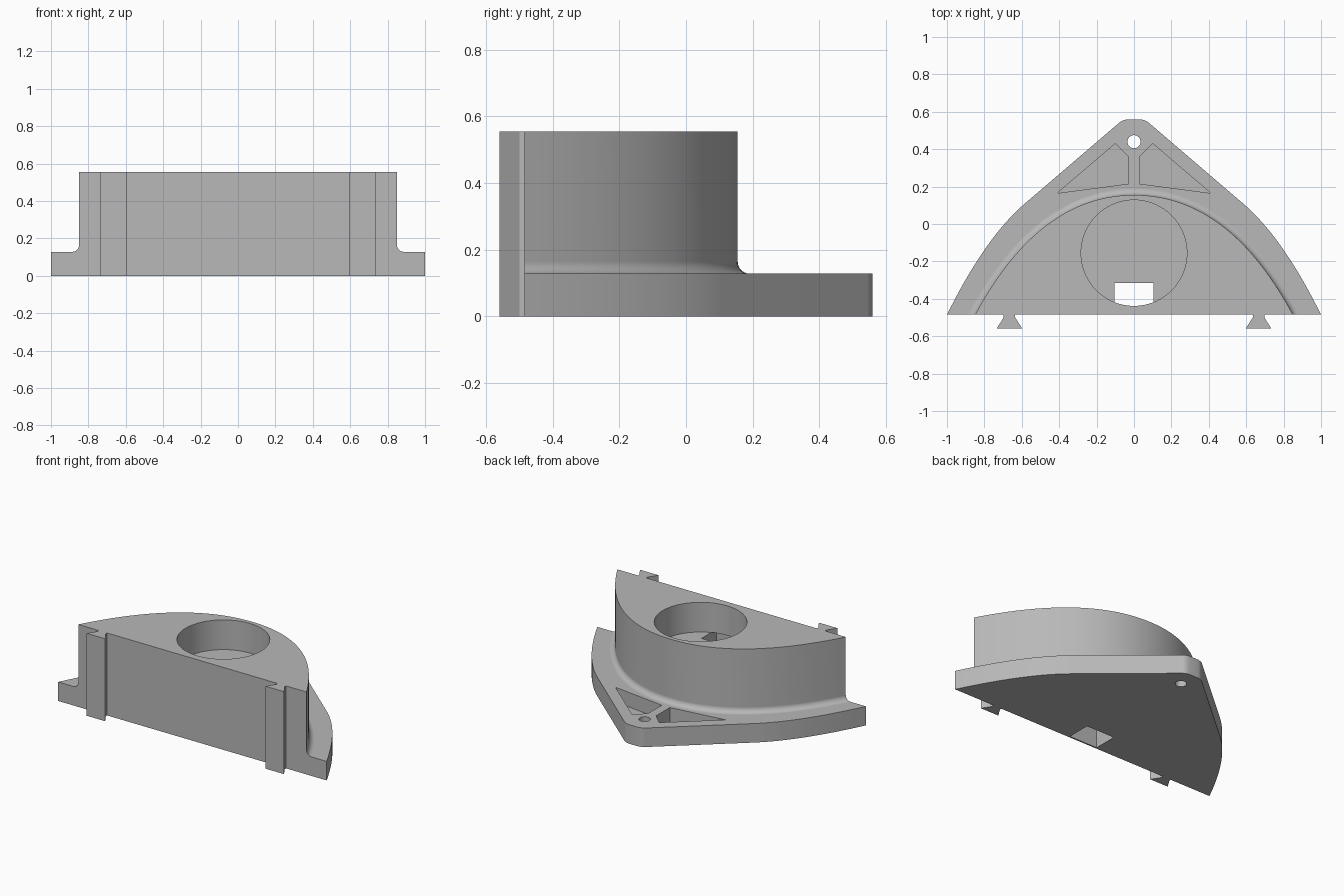
import bpy, bmesh, math
from mathutils import Vector

cube = bpy.data.objects.get("Cube")
if cube:
    bpy.data.objects.remove(cube)

FRONT = -0.485      # flat front plane
PLATE_TOP = 0.128
TOP = 0.555
FILLET = 0.036

grey = bpy.data.materials.new("plain_grey")
grey.use_nodes = True
grey.diffuse_color = (0.48, 0.48, 0.48, 1)
grey.node_tree.nodes["Principled BSDF"].inputs["Base Color"].default_value = grey.diffuse_color


def loft(name, rings):
    """Closed solid through matching rings of (x, y, z) points."""
    bm = bmesh.new()
    loops = [[bm.verts.new(p) for p in ring] for ring in rings]
    n = len(loops[0])
    for low, high in zip(loops, loops[1:]):
        for i in range(n):
            j = (i + 1) % n
            bm.faces.new((low[i], low[j], high[j], high[i]))
    bm.faces.new(loops[0][::-1])
    bm.faces.new(loops[-1])
    bmesh.ops.recalc_face_normals(bm, faces=bm.faces)
    mesh = bpy.data.meshes.new(name)
    bm.to_mesh(mesh)
    bm.free()
    mesh.materials.append(grey)
    obj = bpy.data.objects.new(name, mesh)
    bpy.context.collection.objects.link(obj)
    return obj


def prism(name, outline, z0, z1):
    return loft(name, [[(x, y, z) for x, y in outline] for z in (z0, z1)])


def circle(cx, cy, r, n):
    return [(cx + r * math.cos(math.tau * i / n), cy + r * math.sin(math.tau * i / n))
            for i in range(n)]


def mirrored(half):
    """Complete a right-hand outline that starts near the middle axis."""
    return [(-x, y) for x, y in reversed(half) if x > 1e-6] + half


def bezier(points, steps):
    """De Casteljau evaluation of a curve of any degree."""
    out = []
    for i in range(steps + 1):
        t, pts = i / steps, [Vector(p) for p in points]
        while len(pts) > 1:
            pts = [a.lerp(b, t) for a, b in zip(pts, pts[1:])]
        out.append(pts[0])
    return out


def combine(target, other, operation):
    mod = target.modifiers.new(operation.lower(), 'BOOLEAN')
    mod.operation, mod.solver, mod.object = operation, 'EXACT', other
    bpy.context.view_layer.objects.active = target
    bpy.ops.object.modifier_apply(modifier=mod.name)
    bpy.data.objects.remove(other)


# Base plate: rounded tip, straight flanks, curved shoulders
side = [tuple(p) for p in bezier([(0.583, 0.11), (0.796, -0.072), (1.0, FRONT)], 20)]
body = prism("mount_body", mirrored([(0.035, 0.56), (0.058, 0.554), (0.075, 0.545)] + side),
             0, PLATE_TOP)

# Raised housing: arched wall flaring into the plate with a fillet
arch = bezier([(0, 0.155), (0.38, 0.155), (0.65, -0.115), (0.85, FRONT)], 32)


def arch_ring(offset, z):
    half = []
    for i, p in enumerate(arch):
        d = arch[min(i + 1, len(arch) - 1)] - arch[max(i - 1, 0)]
        normal = Vector((-d.y, d.x)).normalized()
        if i == 0:
            normal = Vector((0, 1))
        q = p + normal * offset
        if i == len(arch) - 1:
            q = p + Vector((offset, 0))
        half.append((q.x, q.y))
    return [(x, y, z) for x, y in mirrored(half)]


rings = [arch_ring(FILLET, 0.05)]
for k in range(7):
    a = math.radians(15 * k)
    rings.append(arch_ring(FILLET * (1 - math.sin(a)),
                           PLATE_TOP + FILLET * (1 - math.cos(a))))
rings.append(arch_ring(0, TOP))
combine(body, loft("raised_housing", rings), 'UNION')

# Dovetail rails on the front
rail = [(0.635, FRONT + 0.03), (0.635, -0.5), (0.597, -0.56),
        (0.735, -0.56), (0.697, -0.5), (0.697, FRONT + 0.03)]
for s in (1, -1):
    combine(body, prism("dovetail_rail", [(s * x, y) for x, y in rail], 0, TOP), 'UNION')

# Round blind pocket, and the slot that runs from its floor to the underside
POCKET_FLOOR = 0.355
combine(body, prism("round_pocket", circle(0, -0.155, 0.283, 72), POCKET_FLOOR, 0.7),
        'DIFFERENCE')
slot = [(-0.105, -0.475), (0.105, -0.475), (0.105, -0.315), (-0.105, -0.315)]
combine(body, prism("cable_slot", slot, -0.1, POCKET_FLOOR + 0.001), 'DIFFERENCE')

# Screw hole and the two tapered pockets beside the rib
combine(body, prism("screw_hole", circle(0, 0.44, 0.035, 32), -0.1, 0.3), 'DIFFERENCE')
recess = [(0.41, 0.165), (0.1, 0.43), (0.03, 0.36), (0.03, 0.215)]
for s in (1, -1):
    combine(body, prism("tapered_recess", [(s * x, y) for x, y in recess], 0.03, 0.3),
            'DIFFERENCE')

# Smooth curved walls, crisp edges
bpy.ops.object.select_all(action='DESELECT')
body.select_set(True)
bpy.context.view_layer.objects.active = body
bpy.ops.object.shade_smooth_by_angle(angle=math.radians(24))
weighted = body.modifiers.new("even_normals", 'WEIGHTED_NORMAL')
weighted.keep_sharp = True
